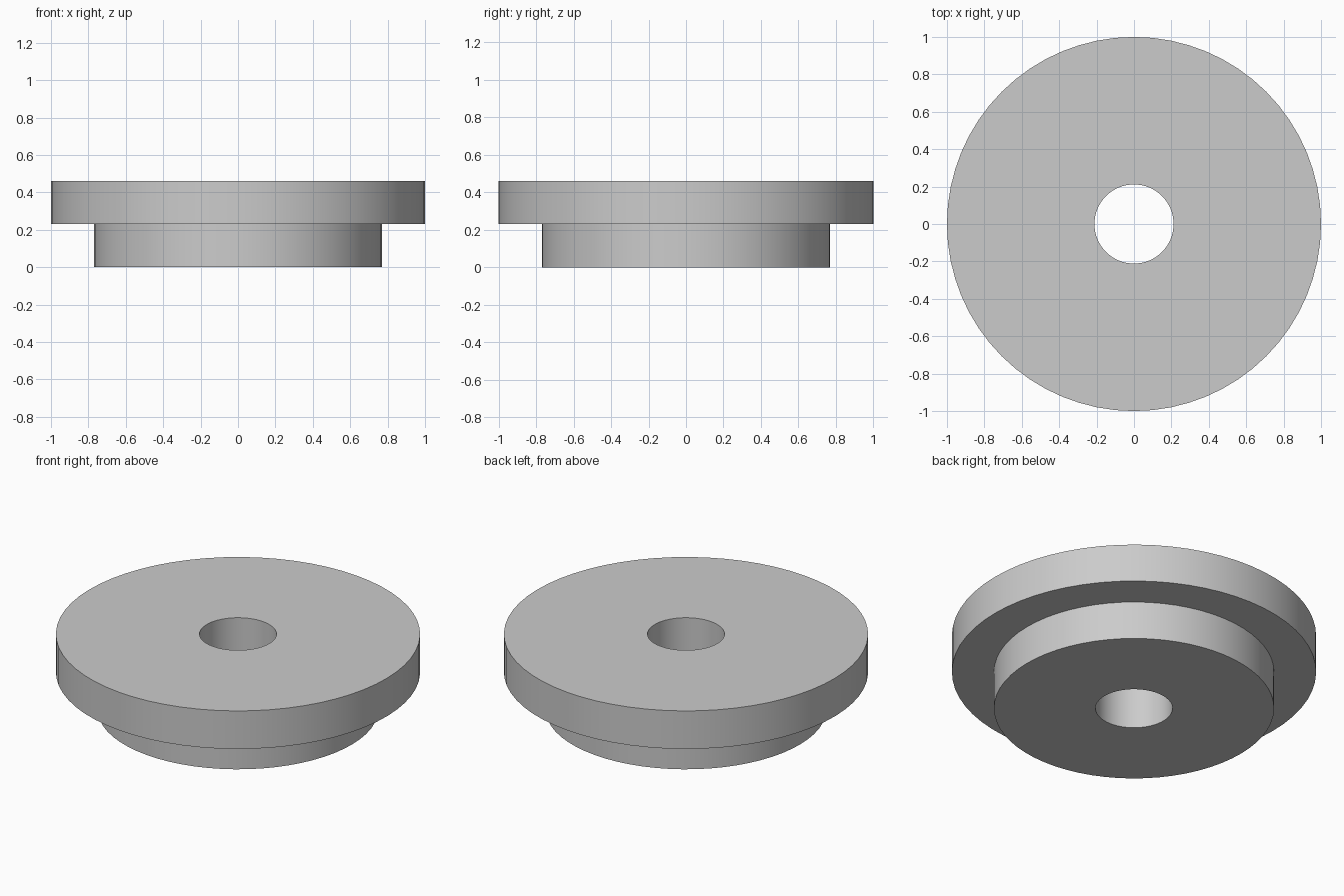
import bpy, bmesh, math

cube = bpy.data.objects.get("Cube")
if cube:
    bpy.data.objects.remove(cube, do_unlink=True)

SIDES = 64
BORE, HUB, RIM = 0.2115, 0.769, 1.0
STEP, TOP = 0.231, 0.4615

# Plain grey metal
grey = bpy.data.materials.new("grey")
grey.use_nodes = True
colour = (0.6, 0.6, 0.6, 1)
grey.diffuse_color = colour
grey.node_tree.nodes["Principled BSDF"].inputs["Base Color"].default_value = colour


def revolve(name, profile):
    """Spin a closed (radius, height) profile around z."""
    bm = bmesh.new()
    rings = []
    for r, z in profile:
        angles = [2 * math.pi * i / SIDES for i in range(SIDES)]
        rings.append([bm.verts.new((r * math.cos(a), r * math.sin(a), z)) for a in angles])
    for lower, upper in zip(rings, rings[1:] + rings[:1]):
        for i in range(SIDES):
            j = (i + 1) % SIDES
            bm.faces.new((lower[i], lower[j], upper[j], upper[i]))
    bmesh.ops.recalc_face_normals(bm, faces=bm.faces)
    mesh = bpy.data.meshes.new(name)
    bm.to_mesh(mesh)
    bm.free()
    mesh.materials.append(grey)
    obj = bpy.data.objects.new(name, mesh)
    bpy.context.collection.objects.link(obj)
    return obj


# Flanged bushing: narrow hub below, wide flange above, bore through both
bushing = revolve("flanged_bushing", [
    (BORE, 0), (HUB, 0), (HUB, STEP), (RIM, STEP), (RIM, TOP), (BORE, TOP)])

bpy.ops.object.select_all(action="DESELECT")
bushing.select_set(True)
bpy.context.view_layer.objects.active = bushing
bpy.ops.object.shade_smooth_by_angle(angle=math.radians(30))
